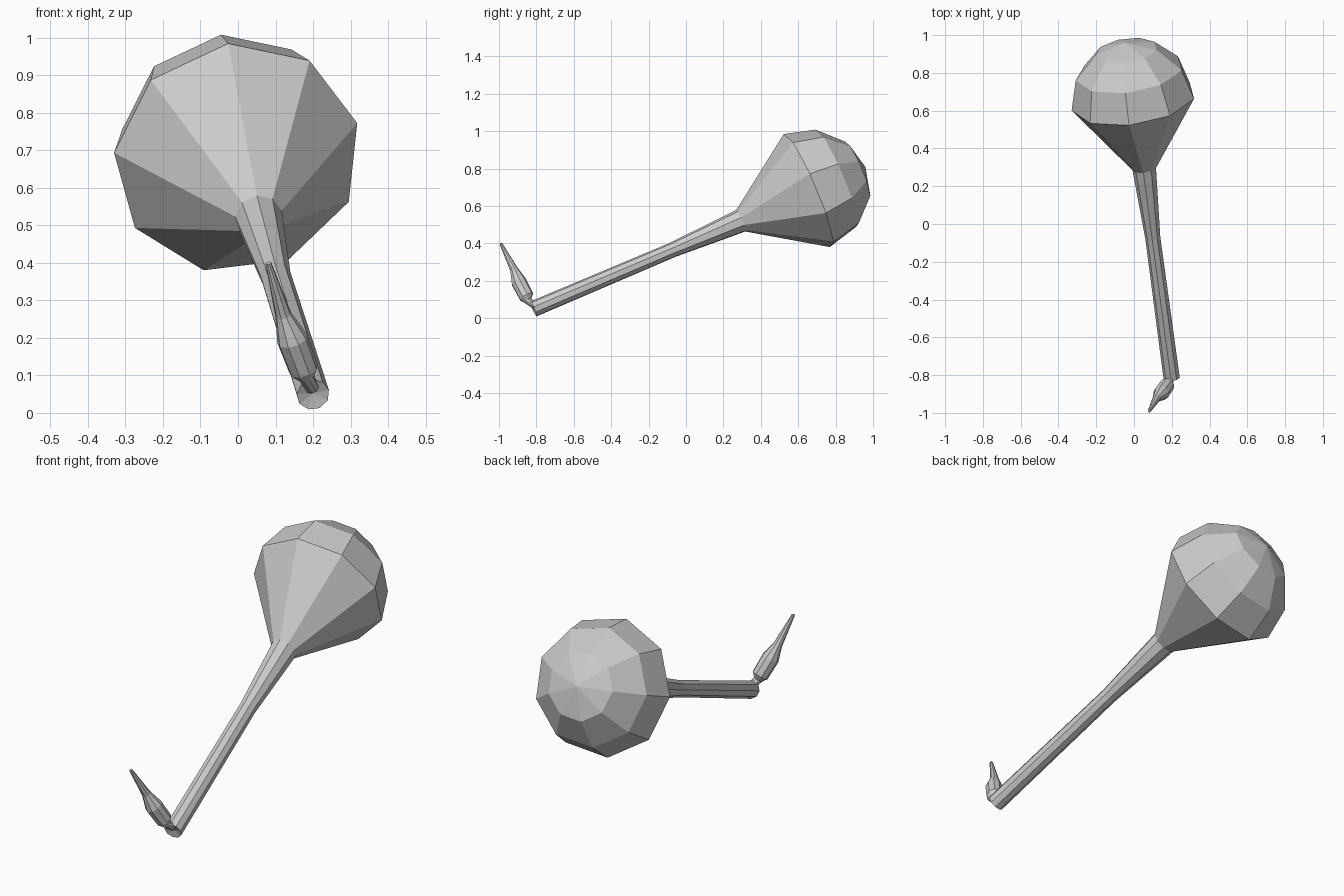
import bpy, bmesh
from math import sin, cos, radians
from mathutils import Vector

if "Cube" in bpy.data.objects:
    bpy.data.objects.remove(bpy.data.objects["Cube"])

SIDES = 9

def loft(name, rings, phase):
    """Skin rings given as (centre, axis, radius); radius 0 makes a pole."""
    bm = bmesh.new()
    loops = []
    for centre, axis, r in rings:
        c, a = Vector(centre), Vector(axis).normalized()
        u = a.cross(Vector((0, 0, 1))).normalized()
        v = u.cross(a)
        if r == 0:
            loops.append([bm.verts.new(c)])
            continue
        angles = [radians(phase + 360 * i / SIDES) for i in range(SIDES)]
        loops.append([bm.verts.new(c + r * (u * cos(t) + v * sin(t))) for t in angles])
    for lo, hi in zip(loops, loops[1:]):
        for i in range(SIDES):
            j = (i + 1) % SIDES
            if len(lo) == 1:
                bm.faces.new((lo[0], hi[j], hi[i]))
            elif len(hi) == 1:
                bm.faces.new((lo[i], lo[j], hi[0]))
            else:
                bm.faces.new((lo[i], lo[j], hi[j], hi[i]))
    bmesh.ops.recalc_face_normals(bm, faces=bm.faces[:])
    mesh = bpy.data.meshes.new(name)
    bm.to_mesh(mesh)
    bm.free()
    obj = bpy.data.objects.new(name, mesh)
    bpy.context.collection.objects.link(obj)
    return obj

# Stem flaring into the bulb, closed by a faceted dome
axis = Vector((-0.135, 0.92, 0.39)).normalized()
bulb = Vector((-0.002, 0.655, 0.68))
R = 0.333
body = [((0.2, -0.805, 0.052), axis, 0),
        ((0.2, -0.815, 0.049), axis, 0.044),
        ((0.1, -0.07, 0.365), axis, 0.041),
        ((0.055, 0.295, 0.521), axis, 0.064)]
for lat in (0, 30, 60, 90):
    t = radians(lat)
    body.append((bulb + axis * R * sin(t), axis, 0 if lat == 90 else R * cos(t)))
loft("bulb_and_stem", body, 17.5)

# Slim pointed spindle, hooked up from the stem end by a narrow root
up = Vector((-0.1, -0.16, 0.3))
root = Vector((-0.03, -0.07, 0.06))
spindle = [((0.2, -0.80, 0.06), root, 0),
           ((0.198, -0.808, 0.066), root, 0.018),
           ((0.182, -0.846, 0.094), up, 0.022),
           ((0.175, -0.853, 0.115), up, 0.040),
           ((0.145, -0.895, 0.195), up, 0.042),
           ((0.121, -0.920, 0.260), up, 0.022),
           ((0.081, -0.990, 0.399), up, 0.008),
           ((0.080, -0.992, 0.402), up, 0)]
loft("spindle", spindle, 17.5)
